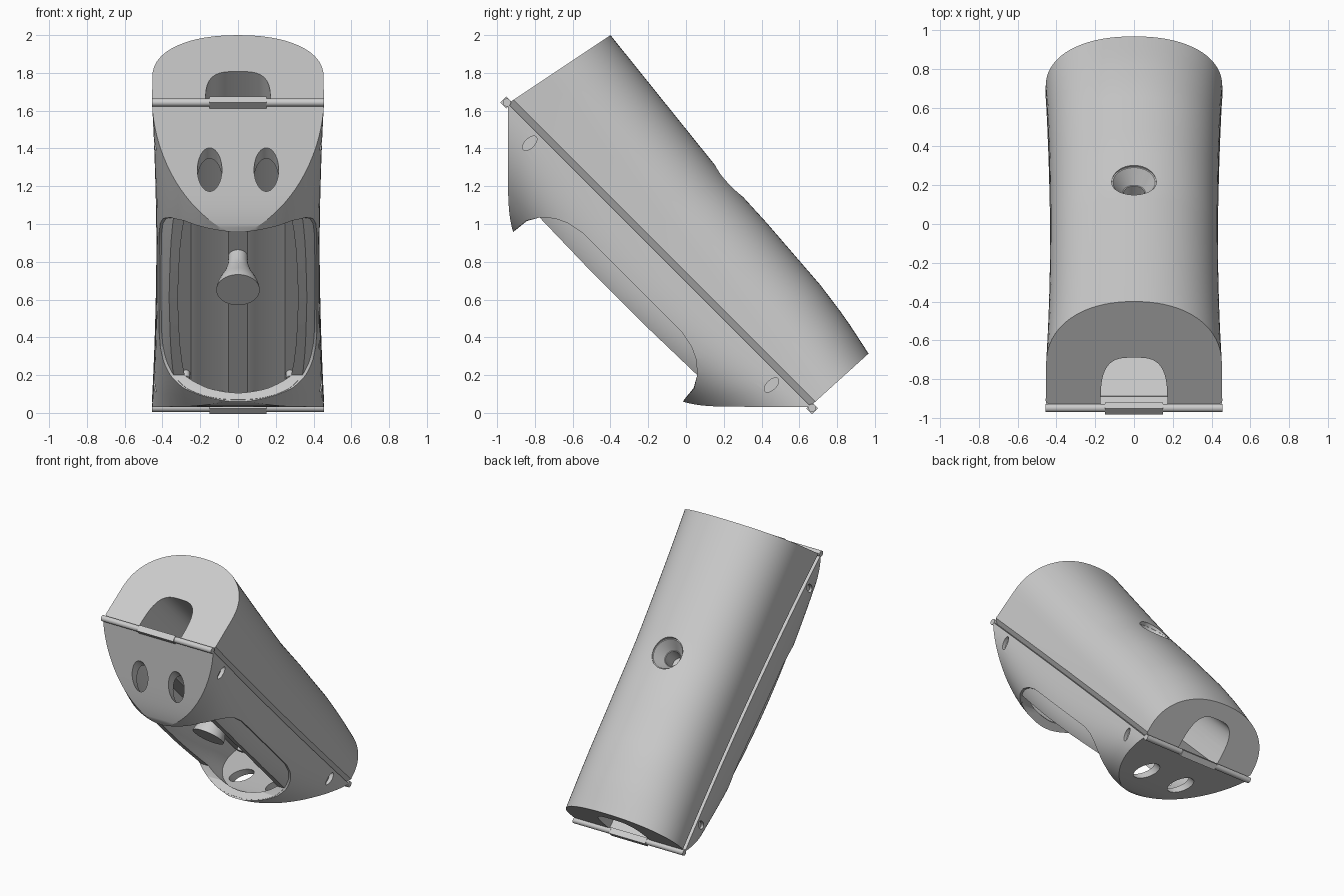
import bpy, bmesh, math
from mathutils import Matrix, Vector

cube = bpy.data.objects.get("Cube")
if cube:
    bpy.data.objects.remove(cube, do_unlink=True)

# Everything is built lying flat (length on Y, seam at Z = 0), then tilted
TILT = Matrix.Translation((0, -0.14, 0.835)) @ Matrix.Rotation(-math.pi / 4, 4, 'X')
HALF = 1.135
DEPTH = 0.463

gray = bpy.data.materials.new("plain_gray")
gray.use_nodes = True
color = (0.6, 0.6, 0.6, 1)
gray.diffuse_color = color
gray.node_tree.nodes["Principled BSDF"].inputs["Base Color"].default_value = color


def finish(bm, name):
    bmesh.ops.recalc_face_normals(bm, faces=bm.faces)
    mesh = bpy.data.meshes.new(name)
    bm.to_mesh(mesh)
    bm.free()
    mesh.materials.append(gray)
    obj = bpy.data.objects.new(name, mesh)
    bpy.context.collection.objects.link(obj)
    obj.matrix_world = TILT
    return obj


def loft(name, rings):
    """Skin closed rings of equal length; cap the ends with strips joining mirrored points."""
    bm = bmesh.new()
    rows = [[bm.verts.new(p) for p in ring] for ring in rings]
    n = len(rows[0])
    for a, b in zip(rows, rows[1:]):
        for i in range(n):
            j = (i + 1) % n
            bm.faces.new((a[i], a[j], b[j], b[i]))
    for row in (rows[0], rows[-1]):
        for i in range((n - 1) // 2):
            strip = [row[i], row[i + 1], row[n - 2 - i], row[n - 1 - i]]
            bm.faces.new(list(dict.fromkeys(strip)))
    return finish(bm, name)


def box(name, lo, hi):
    corners = ((0, 0), (1, 0), (1, 1), (0, 1))
    return loft(name, [[((lo[0], hi[0])[a], y, (lo[2], hi[2])[b]) for a, b in corners]
                       for y in (lo[1], hi[1])])


def rod(name, center, axis, r1, r2, length, stretch=(1, 1, 1)):
    bm = bmesh.new()
    bmesh.ops.create_cone(bm, cap_ends=True, segments=40, radius1=r1, radius2=r2, depth=length)
    turn = Vector((0, 0, 1)).rotation_difference(Vector(axis)).to_matrix().to_4x4()
    bm.transform(Matrix.Translation(center) @ Matrix.Diagonal((*stretch, 1)) @ turn)
    return finish(bm, name)


def cut(obj, cutters):
    bpy.context.view_layer.objects.active = obj
    for c in cutters:
        c.hide_render = True
        mod = obj.modifiers.new("cut", 'BOOLEAN')
        mod.operation, mod.solver, mod.object = 'DIFFERENCE', 'EXACT', c
        bpy.ops.object.modifier_apply(modifier=mod.name)


def width(y):
    return 0.432 + 0.023 * (y / HALF) ** 2


def arc_point(a, n):
    """Point on a unit superellipse of exponent n."""
    c, s = math.cos(a), max(math.sin(a), 0)
    return math.copysign(abs(c) ** (2 / n), c), s ** (2 / n)


def lerp_points(points, t):
    for (a, p), (b, q) in zip(points, points[1:]):
        if t <= b:
            return p + (q - p) * (t - a) / (b - a)
    return points[-1][1]


# Upper shell: straight sides below a rounded roof, chamfered at the seam
ROOF = [(0, 0.64), (0.44, 0.538), (0.6, 0.522), (0.8, 0.49), (0.9, 0.46), (1, 0.414)]


def upper_ring(t):
    h = lerp_points(ROOF, t)
    s = h * (0.4 - 0.25 * t)
    sect = [(0.94, 0), (1, 0.035)]
    for i in range(41):
        x, z = arc_point(math.pi * i / 40, 2.2)
        sect.append((x, s + (h - s) * z))
    sect += [(-1, 0.035), (-0.94, 0)]
    ring = []
    for x, z in sect:
        y0, y1 = -HALF + 0.2 * z, 1.13 + 0.05 * z
        y = y0 + (y1 - y0) * t
        ring.append((x * width(y), y, z))
    return ring


# Lower shell: U-shaped section, fuller at the waist, with both ends sloped
def lower_ring(t, kx=1, kz=1, top=0.0, inset=0.0, reach=None):
    ring = []
    side = 2 * t - 1
    n = 3 - 1.15 * abs(side) ** 1.8
    for i in range(41):
        x, f = arc_point(math.pi * i / 40, n)
        z = -DEPTH * kz * f
        y = (reach or HALF + z - 0.04 * (f * kz) ** 10 - inset) * side
        ring.append((x * kx * width(y), y, z))
    first, last = ring[0], ring[-1]
    return [(first[0], first[1], top)] + ring[1:-1] + [(last[0], last[1], top)]


def steps(n):
    return [i / n for i in range(n + 1)]


def arch_cutter(name, half):
    profile = half + [(-y, z) for y, z in reversed(half)]
    return loft(name, [[(x, y, z) for y, z in profile] for x in (-1, 1)])


def tunnel(name, w, h, reach):
    prof = [(w, -0.1)]
    for i in range(25):
        x, z = arc_point(math.pi * i / 24, 3.3)
        prof.append((x * w, z * h))
    prof.append((-w, -0.1))
    return loft(name, [[(x, y, z) for x, z in prof] for y in (-reach, reach)])


upper_shell = loft("upper_shell", [upper_ring(t) for t in steps(25)])
lower_shell = loft("lower_shell", [lower_ring(t) for t in steps(20)])
grip_liner = loft("grip_liner", [lower_ring(t * 0.8 + 0.1, 0.975, 0.97, -0.01, reach=0.82)
                                 for t in steps(12)])

pocket = loft("pocket_cutter", [lower_ring(t, 0.92, 0.87, 0.1, inset=0.08) for t in steps(12)])
outer_arch = arch_cutter("outer_arch_cutter", [
    (-0.635, -0.7), (-0.635, -0.455), (-0.628, -0.37), (-0.59, -0.308),
    (-0.53, -0.255), (-0.46, -0.222), (-0.37, -0.205)])
inner_arch = arch_cutter("inner_arch_cutter", [
    (-0.68, -0.7), (-0.633, -0.45), (-0.625, -0.37), (-0.59, -0.308), (-0.2, -0.317)])

# Round holes through the end walls and small side slots, at all four corners
holes = []
for sx in (-1, 1):
    for sy in (-1, 1):
        holes.append(rod("end_hole_cutter", (sx * 0.15, sy * 0.9, -0.247), (0, 1, 0),
                         0.065, 0.065, 0.5, (1, 1, 1.25)))
        holes.append(rod("side_slot_cutter", (sx * 0.46, sy * 0.905, -0.067), (1, 0, 0),
                         0.025, 0.025, 0.09, (1, 1, 1.9)))

# Tunnel through the upper shell and the countersunk hole in its back
upper_cutters = [
    tunnel("tunnel_cutter", 0.172, 0.3, 1.4),
    rod("back_hole_cutter", (0, -0.02, 0.64), (0, 0, 1), 0.115, 0.115, 0.24),
    rod("back_funnel_cutter", (0, -0.02, 0.485), (0, 0, 1), 0.06, 0.115, 0.09),
    rod("back_bore_cutter", (0, -0.02, 0.4), (0, 0, 1), 0.055, 0.055, 0.15),
]

# Divider plate closing the grip pocket, with two shallow troughs
divider = box("divider_plate", (-0.4, -1.06, -0.03), (0.4, 1.06, 0.004))
troughs = [rod("trough_cutter", (sx * 0.15, 0, -0.035), (0, 1, 0), 0.1, 0.1, 2.01, (1, 1, 0.3))
           for sx in (-1, 1)]

cut(lower_shell, [pocket, outer_arch] + holes)
cut(grip_liner, [pocket, inner_arch])
cut(upper_shell, upper_cutters)
cut(divider, troughs)
for c in [pocket, outer_arch, inner_arch] + holes + upper_cutters + troughs:
    bpy.data.objects.remove(c, do_unlink=True)

parts = [upper_shell, lower_shell, grip_liner, divider]

# Boss inside the tunnel, below the countersunk hole
parts.append(rod("inner_boss", (0, -0.02, 0.16), (0, 0, 1), 0.13, 0.13, 0.3))

# Flared post standing in the grip opening
POST = [(0.0, 0.05), (-0.09, 0.053), (-0.15, 0.068), (-0.21, 0.096), (-0.25, 0.11), (-0.28, 0.115)]
parts.append(loft("flared_post", [
    [(r * math.cos(k * math.pi / 20), r * math.sin(k * math.pi / 20) - 0.02, z) for k in range(40)]
    for z, r in POST]))

# Locating pins on the divider
for sx in (-1, 1):
    for sy in (-1, 1):
        parts.append(rod("locating_pin", (sx * 0.275, sy * 0.85, -0.05), (0, 0, 1), 0.02, 0.02, 0.05))

# Hinge rods with a raised centre knuckle across both ends of the seam
for sy, name in ((-1, "front"), (1, "rear")):
    for sx in (-1, 1):
        parts.append(rod(name + "_hinge_rod", (sx * 0.3, sy * 1.143, 0.0), (1, 0, 0),
                         0.021, 0.021, 0.31))
    y = sy * 1.145
    parts.append(box(name + "_hinge_knuckle", (-0.15, y - 0.022, -0.024), (0.15, y + 0.022, 0.02)))

# Smooth curved surfaces, keep real edges crisp
for obj in parts:
    bpy.ops.object.select_all(action='DESELECT')
    obj.select_set(True)
    bpy.context.view_layer.objects.active = obj
    bpy.ops.object.shade_smooth_by_angle(angle=math.radians(30))
